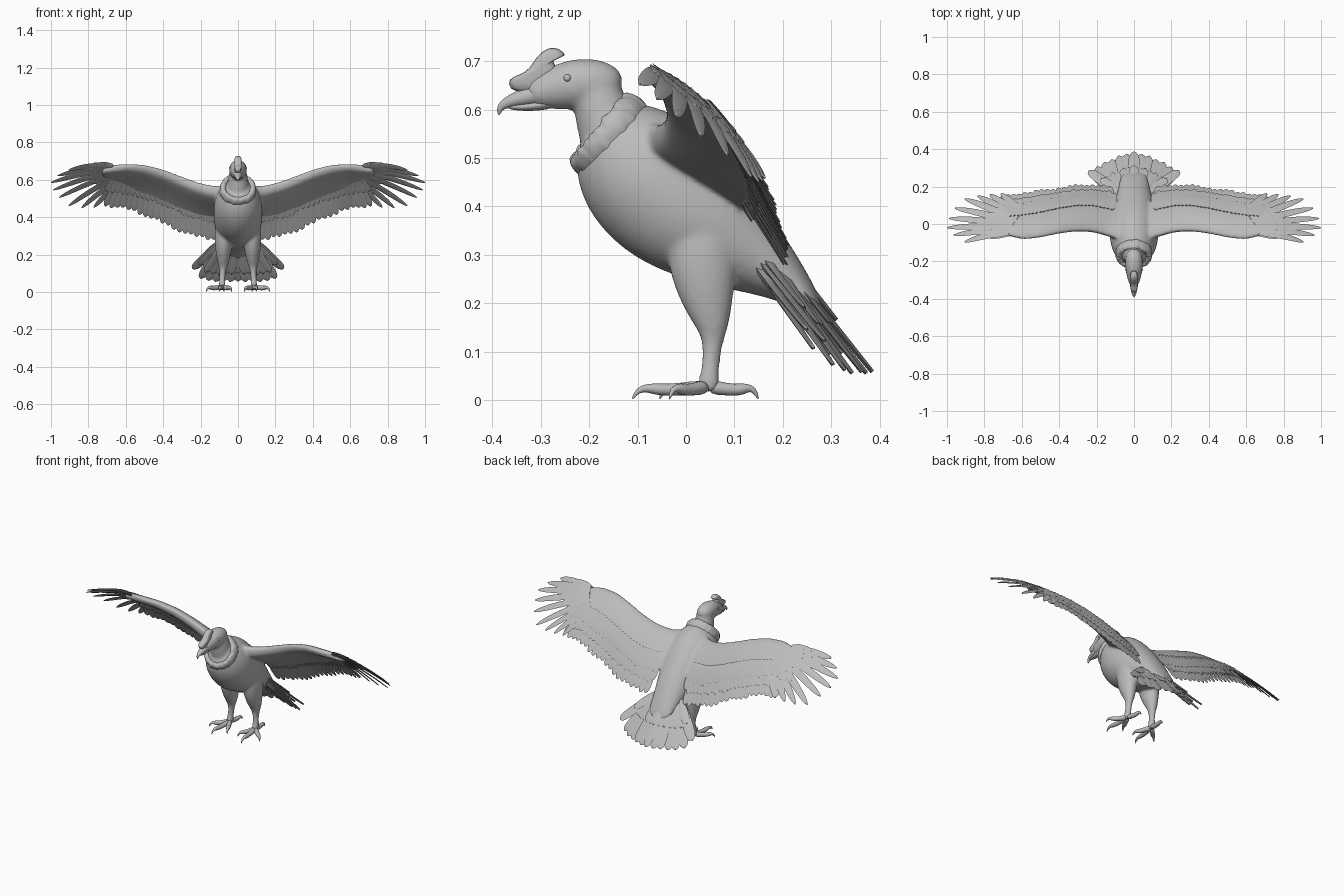
import bpy, bmesh, math, random
from mathutils import Vector as V

random.seed(4)
if "Cube" in bpy.data.objects:
    bpy.data.objects.remove(bpy.data.objects["Cube"], do_unlink=True)

grey = bpy.data.materials.new("plain grey")
grey.use_nodes = True
grey.diffuse_color = (0.5, 0.5, 0.5, 1)
grey.node_tree.nodes["Principled BSDF"].inputs["Base Color"].default_value = (0.5, 0.5, 0.5, 1)
X = V((1, 0, 0))


def finish(name, bm, mirror=False, subdiv=0, angle=None):
    """Turn a bmesh into a shaded, optionally mirrored object."""
    bmesh.ops.recalc_face_normals(bm, faces=bm.faces)
    mesh = bpy.data.meshes.new(name)
    bm.to_mesh(mesh)
    bm.free()
    mesh.materials.append(grey)
    ob = bpy.data.objects.new(name, mesh)
    bpy.context.collection.objects.link(ob)
    for p in mesh.polygons:
        p.use_smooth = True
    if angle:
        bpy.ops.object.select_all(action='DESELECT')
        ob.select_set(True)
        bpy.context.view_layer.objects.active = ob
        bpy.ops.object.shade_smooth_by_angle(angle=math.radians(angle))
    if subdiv:
        m = ob.modifiers.new("Subdivide", 'SUBSURF')
        m.levels = m.render_levels = subdiv
    if mirror:
        ob.modifiers.new("Mirror", 'MIRROR').use_mirror_merge = False
    return ob


def skin(bm, rings, loop=False):
    """Bridge rings of points; cap the ends unless they form a loop."""
    vs = [[bm.verts.new(p) for p in r] for r in rings]
    n = len(vs[0])
    pairs = list(zip(vs, vs[1:])) + ([(vs[-1], vs[0])] if loop else [])
    for a, b in pairs:
        for i in range(n):
            j = (i + 1) % n
            bm.faces.new((a[i], a[j], b[j], b[i]))
    if not loop:
        bm.faces.new(vs[0])
        bm.faces.new(vs[-1])


def skin_pair(bm, rings):
    """The same skin on both sides of the body."""
    skin(bm, rings)
    skin(bm, [[V((-p.x, p.y, p.z)) for p in r] for r in rings])


def oval_rings(path, sides=16):
    """Oval rings (x, y, z, half width, half depth) along a path."""
    pts = [V(p[:3]) for p in path]
    rings = []
    for i, p in enumerate(path):
        t = (pts[min(i + 1, len(pts) - 1)] - pts[max(i - 1, 0)]).normalized()
        a = (X - t * X.dot(t)).normalized()
        b = t.cross(a)
        angs = [math.tau * k / sides for k in range(sides)]
        rings.append([pts[i] + a * math.cos(g) * p[3] + b * math.sin(g) * p[4] for g in angs])
    return rings


def mid_loft(bm, path):
    skin(bm, oval_rings([(0,) + p for p in path]))


def feather(bm, path, width, n, thick=0.004, blunt=4):
    """Thin ridged blade along path(t), sampled closely near its rounded end."""
    ts = [1 - (1 - k / 10) ** 2 for k in range(11)]
    pts = [path(t) for t in ts]
    rings = []
    for i, (t, p) in enumerate(zip(ts, pts)):
        d = (pts[min(i + 1, 10)] - pts[max(i - 1, 0)]).normalized()
        side = d.cross(n).normalized()
        up = side.cross(d)
        w = 0.5 * width * min(1, 0.55 + t) * max(0.12, (1 - t ** blunt) ** 0.5)
        h = thick * (1 - 0.5 * t)
        rings.append([p + side * w, p + up * h, p - side * w, p - up * h])
    skin(bm, rings)


# Wing sheet: span x, leading edge (y, z), trailing edge (y, z)
stations = [(.03, -.1, .575, .18, .3), (.13, -.06, .565, .208, .28), (.22, -.035, .587, .216, .295),
            (.31, -.032, .62, .213, .325), (.4, -.045, .655, .2, .365), (.5, -.068, .68, .187, .41),
            (.6, -.08, .684, .173, .445), (.7, -.08, .68, .155, .46), (.8, -.08, .67, .14, .47)]


def wing(x, u, lift=0):
    """Point on the arched wing at span x and chord fraction u."""
    i = 0
    while i < len(stations) - 2 and stations[i + 1][0] < x:
        i += 1
    a, b = stations[i], stations[i + 1]
    f = (x - a[0]) / (b[0] - a[0])
    s = [p + (q - p) * f for p, q in zip(a, b)]
    lead, trail = V((x, s[1], s[2])), V((x, s[3], s[4]))
    n = X.cross(trail - lead).normalized()
    arch = .04 - .015 * x
    return lead.lerp(trail, u) + n * (arch * math.sin(math.pi * min(1, u) ** .65) + lift)


def wing_normal(x, u):
    return (wing(x + .04, u) - wing(x - .04, u)).cross(wing(x, u + .1) - wing(x, u - .1)).normalized()


# Torso, neck, head, wing arms and legs, fused into one skin
bm = bmesh.new()
mid_loft(bm, [(-.18, .575, .05, .05), (-.16, .555, .09, .096), (-.11, .492, .129, .142),
              (-.037, .417, .136, .15), (.047, .357, .129, .128), (.135, .3, .1, .088),
              (.21, .247, .08, .048), (.28, .18, .07, .014)])
mid_loft(bm, [(-.145, .53, .07, .075), (-.163, .57, .06, .065), (-.178, .61, .052, .057),
              (-.187, .65, .046, .05), (-.19, .68, .03, .035)])
mid_loft(bm, [(-.135, .645, .012, .012), (-.143, .65, .035, .036), (-.18, .655, .048, .051),
              (-.22, .655, .05, .053), (-.26, .647, .044, .05), (-.3, .637, .033, .037),
              (-.33, .63, .025, .026)])
rings = []
us = [k / 10 for k in range(11)]
for i in range(25):
    x = .03 + .7 * i / 24
    start = max(0, x - .6) * .8
    span = .66 - max(0, x - .54) * 1.5 - start
    thick = .066 - .058 * x
    top = [wing(x, start + v * span, .003) for v in us]
    low = [wing(x, start + v * span, -.009 - thick * math.sin(math.pi * v ** .5)) for v in us]
    rings.append(top + low[::-1])
skin_pair(bm, rings)
skin_pair(bm, oval_rings([
    (.07, .03, .42, .04, .065), (.073, .032, .34, .052, .074), (.077, .035, .27, .05, .073),
    (.078, .045, .2, .04, .054), (.08, .056, .15, .029, .034), (.081, .055, .12, .018, .022),
    (.083, .052, .08, .015, .018), (.085, .048, .045, .018, .022), (.085, .045, .014, .021, .025)]))
body = finish("body", bm, subdiv=2)
fuse = body.modifiers.new("Fuse", 'REMESH')
fuse.mode = 'VOXEL'
fuse.voxel_size = .007
fuse.use_smooth_shade = True
relax = body.modifiers.new("Relax", 'SMOOTH')
relax.factor = .5
relax.iterations = 8

# Beak
bm = bmesh.new()
mid_loft(bm, [(-.29, .637, .029, .027), (-.33, .626, .022, .02), (-.355, .62, .017, .015),
              (-.375, .612, .011, .011), (-.386, .602, .006, .007), (-.387, .588, .002, .002)])
mid_loft(bm, [(-.27, .615, .026, .014), (-.32, .606, .018, .01),
              (-.355, .605, .012, .007), (-.37, .606, .004, .003)])
finish("beak", bm, subdiv=2)

# Fleshy comb over the beak
bm = bmesh.new()
outline = [(-.366, .64), (-.369, .664), (-.345, .671), (-.322, .684), (-.31, .71), (-.283, .731),
           (-.26, .727), (-.243, .709), (-.268, .711), (-.28, .703), (-.262, .685),
           (-.275, .635), (-.335, .632)]
cy = sum(p[0] for p in outline) / len(outline)
cz = sum(p[1] for p in outline) / len(outline)
skin(bm, [[V((x, cy + (y - cy) * k, cz + (z - cz) * k)) for y, z in outline]
          for x, k in ((-.02, .75), (-.012, 1), (.012, 1), (.02, .75))])
finish("comb", bm, subdiv=1)

# Eyes
bm = bmesh.new()
bmesh.ops.create_uvsphere(bm, u_segments=12, v_segments=8, radius=.008)
bmesh.ops.translate(bm, verts=bm.verts, vec=(.04, -.245, .665))
finish("eyes", bm, mirror=True)

# Downy collar: a rough tilted ring
bm = bmesh.new()
across = V((0, .64, .77))
axis = V((0, -.77, .64))
rings = []
for i in range(64):
    g = math.tau * i / 64
    out = X * math.cos(g) + across * math.sin(g)
    mid = V((0, -.16, .546)) + X * math.cos(g) * .08 + across * math.sin(g) * .082
    ring = []
    for k in range(10):
        h = math.tau * k / 10
        r = random.uniform(.82, 1.18)
        ring.append(mid + (out * math.cos(h) * .02 + axis * math.sin(h) * .033) * r)
    rings.append(ring)
skin(bm, rings, loop=True)
finish("collar", bm, subdiv=1)

# Toes
bm = bmesh.new()
ankle = V((.085, .045, 0))
toe_shape = [(0, .028, .019), (.4, .021, .013), (.65, .021, .014), (.78, .025, .01),
             (.92, .022, .007), (1, .0, .0015)]
for tip in [(.1, -.112), (.034, -.055), (.17, -.035), (.075, .15)]:
    d = V((tip[0], tip[1], 0)) - ankle
    skin(bm, oval_rings([(*(ankle + d * t).xy, z, r, r) for t, z, r in toe_shape], 8))
finish("toes", bm, mirror=True, subdiv=1)


def feather_row(name, count, x0, x1, u0, u1, width, lift, splay, blunt):
    """Row of overlapping feathers laid along the wing sheet."""
    bm = bmesh.new()
    for i in range(count):
        f = i / (count - 1)
        x = x0 + (x1 - x0) * f
        end = u1 + random.uniform(-.03, .015)
        n = wing_normal(x, (u0 + end) / 2) + X * .13
        feather(bm, lambda t: wing(x + splay * f * t, u0 + (end - u0) * t, lift), width, n, blunt=blunt)
    finish(name, bm, mirror=True, angle=40)


feather_row("secondary_feathers", 20, .13, .63, .4, 1, .046, -.005, .08, 8)
feather_row("under_coverts", 22, .13, .64, .3, .7, .04, -.014, .06, 6)
feather_row("greater_coverts", 26, .11, .66, .45, .84, .04, .004, .05, 8)
feather_row("lesser_coverts", 28, .12, .66, .4, .69, .036, .008, .04, 8)

# Spread primary feathers with their coverts
tips = [(.905, -.096, .652), (.965, -.06, .622), (1, -.02, .585), (.988, .03, .545), (.957, .085, .505),
        (.905, .135, .46), (.835, .15, .45), (.77, .158, .452), (.71, .163, .458)]
long_bm, short_bm = bmesh.new(), bmesh.new()
for i, tip in enumerate(tips):
    f = i / (len(tips) - 1)
    root = wing(.67 - .07 * f, .08 + .39 * f, -.004)
    n = wing_normal(.66, .3) + X * (.27 - .1 * f)

    def path(t, reach=1, lift=0):
        t *= reach
        return root.lerp(V(tip), t) + n * (.014 * (1 - .5 * f) * math.sin(math.pi * t) + lift)
    feather(long_bm, path, .044, n, thick=.005, blunt=4)
    for reach, lift in ((.5, .003), (.32, .006)):
        feather(short_bm, lambda t: path(t, reach, lift), .048, n, blunt=8)
    feather(short_bm, lambda t: path(t, .45, -.007), .046, n, blunt=8)
finish("primary_feathers", long_bm, mirror=True, angle=40)
finish("primary_coverts", short_bm, mirror=True, angle=40)

# Tail fan, highest in the middle, with shorter layers above and below
bm = bmesh.new()
tail_up = V((0, .8, .6))
for reach, lift, width in ((1, 0, .06), (.6, .01, .052), (.8, -.014, .05)):
    for i in range(-6, 7):
        f = i / 6
        a = abs(f)
        root = V((.075 * f, .18 - .02 * a, .31 - .03 * a))
        tip = V((.24 * f, .385 - .1 * a ** 1.4, .058 + .065 * a ** 7))
        path = lambda t: root.lerp(tip, reach * t) + tail_up * (lift - .005 * (i % 2))
        feather(bm, path, width, tail_up + X * .25 * f, thick=.009, blunt=12)
finish("tail_feathers", bm, angle=40)
